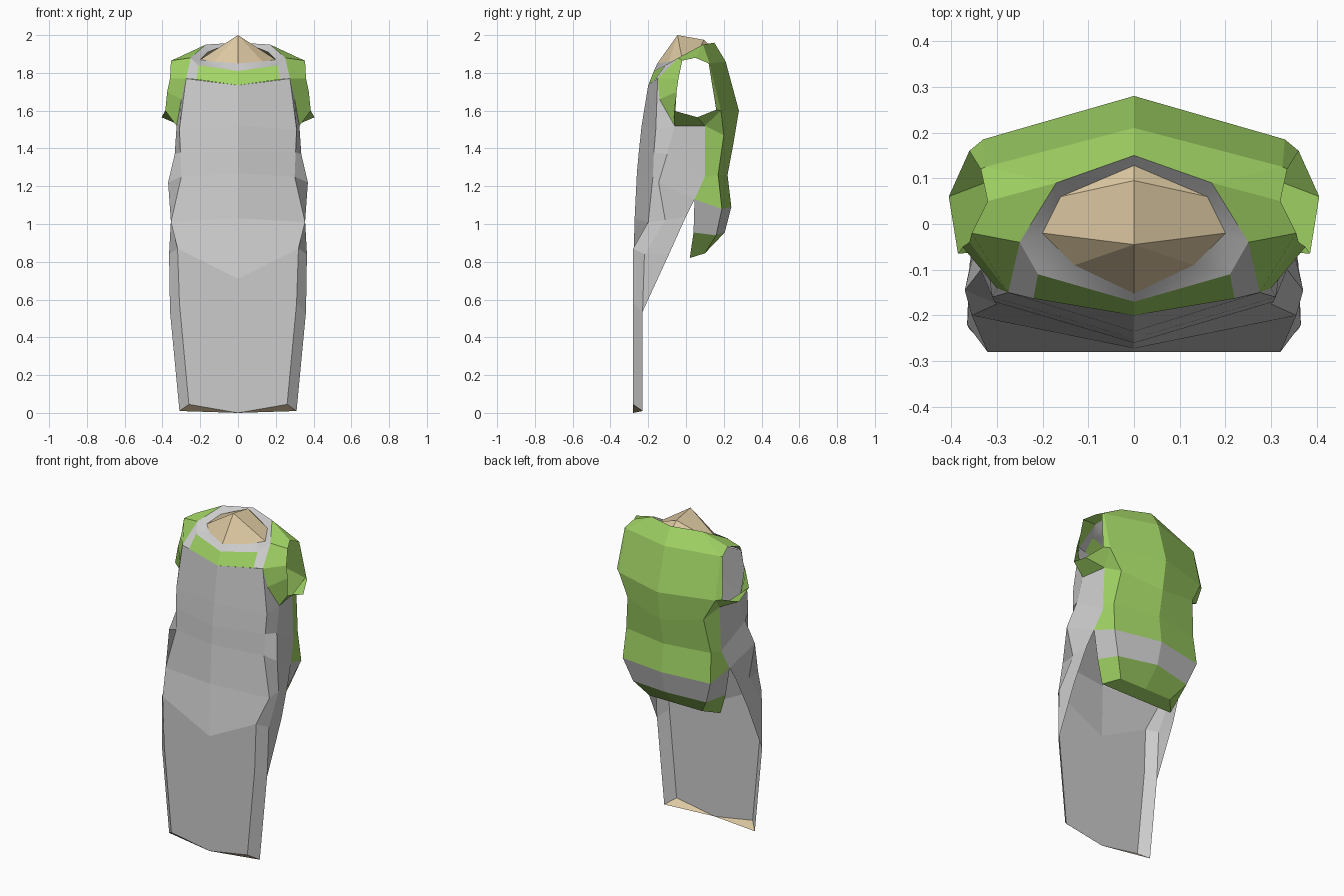
import bpy, bmesh
from mathutils import Vector

if "Cube" in bpy.data.objects:
    bpy.data.objects.remove(bpy.data.objects["Cube"])


def material(name, rgb):
    m = bpy.data.materials.new(name)
    m.diffuse_color = (*rgb, 1)
    m.use_nodes = True
    m.node_tree.nodes["Principled BSDF"].inputs["Base Color"].default_value = m.diffuse_color
    return m


GREEN = material("leaf green", (0.36, 0.66, 0.13))
GREY = material("light grey", (0.60, 0.60, 0.60))
CREAM = material("cream", (0.72, 0.58, 0.36))


def loft(name, rows, mats, pick=lambda i: 0, smooth=False):
    """Skin rows of right-half points and repeat them on the left; pick gives the colour per row."""
    bm = bmesh.new()
    for side in (1, -1):
        for i, (a, b) in enumerate(zip(rows, rows[1:])):
            for j in range(min(len(a), len(b)) - 1):
                pts = list(dict.fromkeys((a[j], a[j + 1], b[j + 1], b[j])))
                if len(pts) < 3:
                    continue
                f = bm.faces.new([bm.verts.new((side * x, y, z)) for x, y, z in pts])
                f.material_index = pick(i)
                f.smooth = smooth
    bmesh.ops.remove_doubles(bm, verts=bm.verts, dist=0.0005)
    bmesh.ops.recalc_face_normals(bm, faces=bm.faces)
    # Turn open shells so they face away from the body's middle
    mid = Vector((0, 0, 1.2))
    if sum(f.calc_area() * f.normal.dot(f.calc_center_median() - mid) for f in bm.faces) < 0:
        bmesh.ops.reverse_faces(bm, faces=bm.faces)
    me = bpy.data.meshes.new(name)
    bm.to_mesh(me)
    bm.free()
    for m in mats:
        me.materials.append(m)
    ob = bpy.data.objects.new(name, me)
    bpy.context.collection.objects.link(ob)
    return ob


# Shared seam points
neck = [(0, -.17, 1.81), (.21, -.11, 1.84), (.25, -.04, 1.88), (.17, .09, 1.95), (0, .15, 1.96)]
bib_mid, bib_in, bib_out = (0, -.2, 1.735), (.22, -.163, 1.765), (.275, -.15, 1.77)
shoulder_back, blade = (.325, .125, 1.85), (.33, .185, 1.6)
pit_back, pit_front, chest = (.3, .1, 1.52), (.325, -.06, 1.52), (.3, -.14, 1.66)
waist, hip = (.31, .1, 1.25), (.33, .045, 1.13)

# Front edge and outer edge of the long apron
edge = [(.26, -.28, .045), (.31, -.28, .58), (.32, -.28, .87), (.355, -.2, 1.01),
        (.30, -.175, 1.25), (.305, -.17, 1.38), (.31, -.16, 1.5), bib_out]
outer = [(.31, -.23, .01), (.36, -.23, .535), (.365, -.22, .84), (.355, -.11, 1.02),
         (.37, -.145, 1.22), (.335, -.1, 1.37), pit_front, chest]
centre = [(0, -.28, 0), (0, -.28, .35), (0, -.28, .71), (0, -.272, 1.03),
          (0, -.26, 1.27), (0, -.25, 1.38), (0, -.235, 1.52), bib_mid]
loft("apron_front", list(zip(centre, edge)), [GREY])

# Apron side walls, reaching back to the rear panel
back_edge = [outer[0], outer[1], (.36, -.09, .84), (.345, 0, 1.04), hip, waist, pit_back]
sides = [list(r) for r in zip(edge, outer, back_edge)] + [[bib_out, chest]]
loft("apron_sides", sides, [GREY])

# Folded bottom hem of the apron
loft("apron_hem", [[centre[0], edge[0]], [centre[0], outer[0]]], [CREAM])

# Rear panel with grey waistband and tucked tail
back = [
    [neck[4], neck[3]],
    [(0, .21, 1.86), shoulder_back, shoulder_back],
    [(0, .28, 1.6), blade, blade],
    [(0, .25, 1.42), (.26, .2, 1.47), pit_back],
    [(0, .22, 1.26), (.29, .17, 1.26), waist],
    [(0, .24, 1.09), (.3, .19, 1.08), hip],
    [(0, .205, .955), (.25, .16, .94), (.3, .04, .955)],
    [(0, .1, .845), (.18, .1, .845), (.25, .02, .82)],
    [(0, .02, .82), (.15, .02, .82), (.25, .02, .82)],
]
loft("back_panel", back, [GREEN, GREY], lambda i: int(i == 5))

# Short flared sleeves around open armholes
body_ring = [neck[2], neck[3], shoulder_back, blade, pit_back, pit_front, chest, bib_out]
cuff_ring = [(.355, -.02, 1.865), (.32, .05, 1.88), (.335, .12, 1.85), (.36, .16, 1.605),
             (.405, .06, 1.565), (.385, -.065, 1.6), (.375, -.05, 1.7), (.36, -.04, 1.77)]
loft("sleeves", [r + r[:1] for r in (body_ring, cuff_ring)], [GREEN])

# Green band across the chest and grey straps beside it
loft("chest_band", [[bib_mid, bib_in], neck[:2]], [GREEN])
loft("straps", [[bib_in, bib_out], neck[1:3]], [GREY])

# Collar ring and peaked neck filling
neck_in = [(0, -.152, 1.85), (.13, -.09, 1.86), (.2, -.02, 1.87), (.16, .06, 1.91), (0, .128, 1.945)]
loft("collar", [neck, neck_in], [GREY], smooth=True)
peak = [(0, -.045, 2)] * 3 + [(0, .095, 1.975)] * 2
loft("neck_filling", [neck_in, peak], [CREAM])
